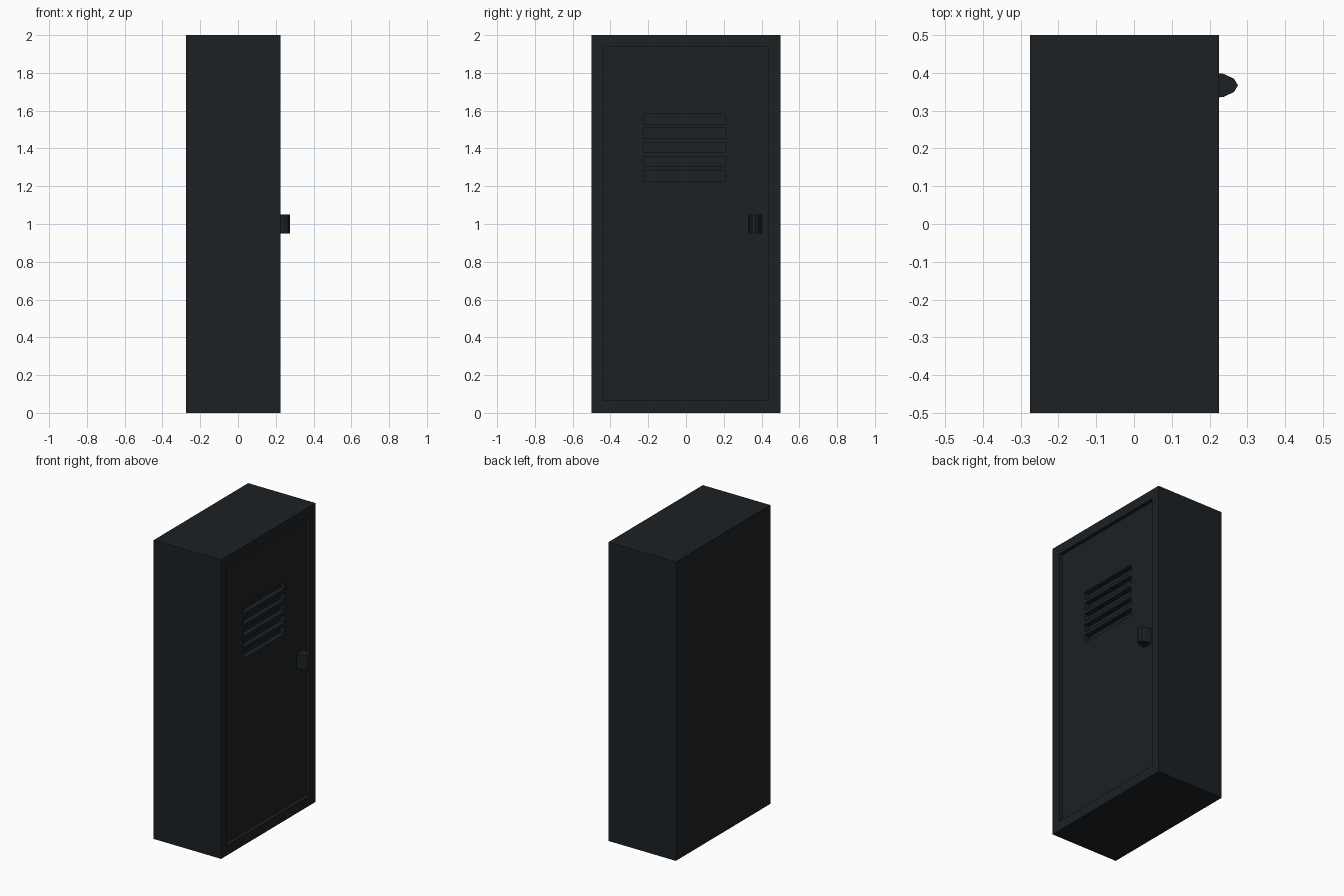
import bpy, bmesh, math

if "Cube" in bpy.data.objects:
    bpy.data.objects.remove(bpy.data.objects["Cube"])

steel = bpy.data.materials.new("dark_steel")
steel.diffuse_color = (0.012, 0.015, 0.017, 1)
steel.use_nodes = True
steel.node_tree.nodes["Principled BSDF"].inputs["Base Color"].default_value = steel.diffuse_color


def add_object(name, bm):
    bmesh.ops.recalc_face_normals(bm, faces=bm.faces)
    mesh = bpy.data.meshes.new(name)
    bm.to_mesh(mesh)
    bm.free()
    mesh.materials.append(steel)
    obj = bpy.data.objects.new(name, mesh)
    bpy.context.collection.objects.link(obj)
    return obj


def box(name, lo, hi):
    bm = bmesh.new()
    bmesh.ops.create_cube(bm, size=1)
    for v in bm.verts:
        v.co = [h if c > 0 else l for c, l, h in zip(v.co, lo, hi)]
    return add_object(name, bm)


def cut(target, cutter):
    mod = target.modifiers.new(cutter.name, 'BOOLEAN')
    mod.operation = 'DIFFERENCE'
    mod.solver = 'EXACT'
    mod.object = cutter
    cutter.hide_render = True
    bpy.context.view_layer.objects.active = target
    bpy.ops.object.modifier_apply(modifier=mod.name)
    bpy.data.objects.remove(cutter)


FRONT, DOOR, SLOT = 0.225, 0.2, 0.165

# Cabinet with the door panel set back inside a raised frame
cabinet = box("locker_cabinet", (-0.275, -0.5, 0), (FRONT, 0.5, 2))
cut(cabinet, box("door_recess", (DOOR, -0.4375, 0.065), (0.3, 0.4375, 1.9375)))

# Five ventilation slots
for i in range(5):
    z = 1.255 + i * 0.0755
    cut(cabinet, box("vent_slot", (SLOT, -0.225, z - 0.0265), (0.3, 0.21, z + 0.0265)))

# Handle: faceted half-oval standing on the door
bm = bmesh.new()
ring = []
for i in range(7):
    a = math.radians(-90 + i * 30)
    ring.append(bm.verts.new((DOOR + 0.075 * math.cos(a), 0.367 + 0.035 * math.sin(a), 0.95)))
base = bm.faces.new(ring)
top = bmesh.ops.extrude_face_region(bm, geom=[base])["geom"]
bmesh.ops.translate(bm, vec=(0, 0, 0.1), verts=[g for g in top if isinstance(g, bmesh.types.BMVert)])
add_object("door_handle", bm)
